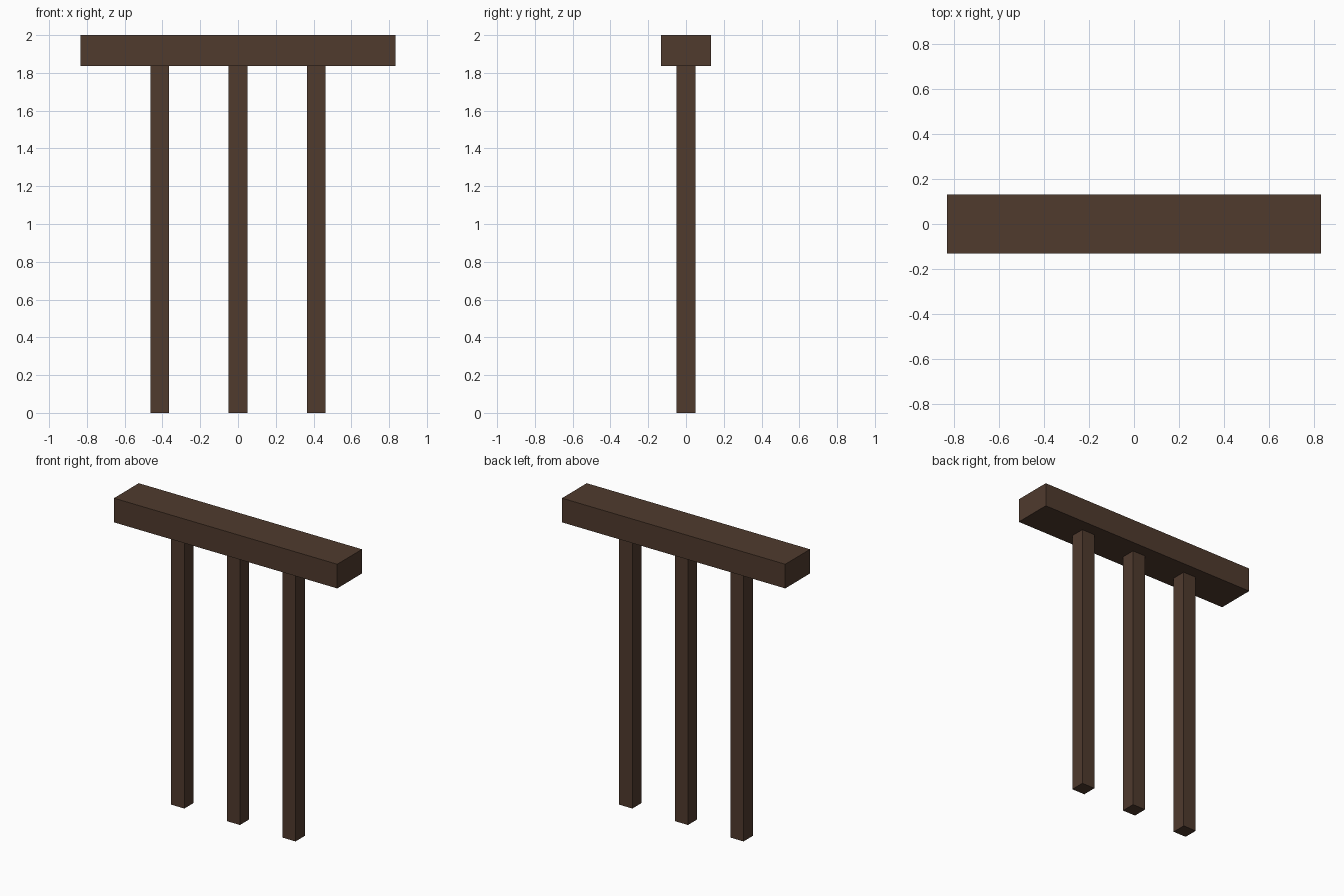
import bpy

if "Cube" in bpy.data.objects:
    bpy.data.objects.remove(bpy.data.objects["Cube"])

wood = bpy.data.materials.new("dark_brown_wood")
wood.diffuse_color = (0.080, 0.043, 0.027, 1.0)
wood.use_nodes = True
wood.node_tree.nodes["Principled BSDF"].inputs["Base Color"].default_value = wood.diffuse_color


def box(name, size, centre):
    """Flat-faced box with its dimensions baked into the mesh."""
    bpy.ops.mesh.primitive_cube_add(size=1, location=centre)
    ob = bpy.context.object
    ob.name = name
    ob.scale = size
    bpy.ops.object.transform_apply(location=False, rotation=False, scale=True)
    ob.data.materials.append(wood)
    return ob


HEIGHT, BEAM_H = 2.0, 0.163
BEAM_L, BEAM_D = 1.666, 0.264
POST_W, SPACING = 0.098, 0.415
post_h = HEIGHT - BEAM_H

# top beam
box("top_beam", (BEAM_L, BEAM_D, BEAM_H), (0, 0, HEIGHT - BEAM_H / 2))

# three evenly spaced square posts
for name, i in (("left_post", -1), ("middle_post", 0), ("right_post", 1)):
    box(name, (POST_W, POST_W, post_h), (i * SPACING, 0, post_h / 2))
